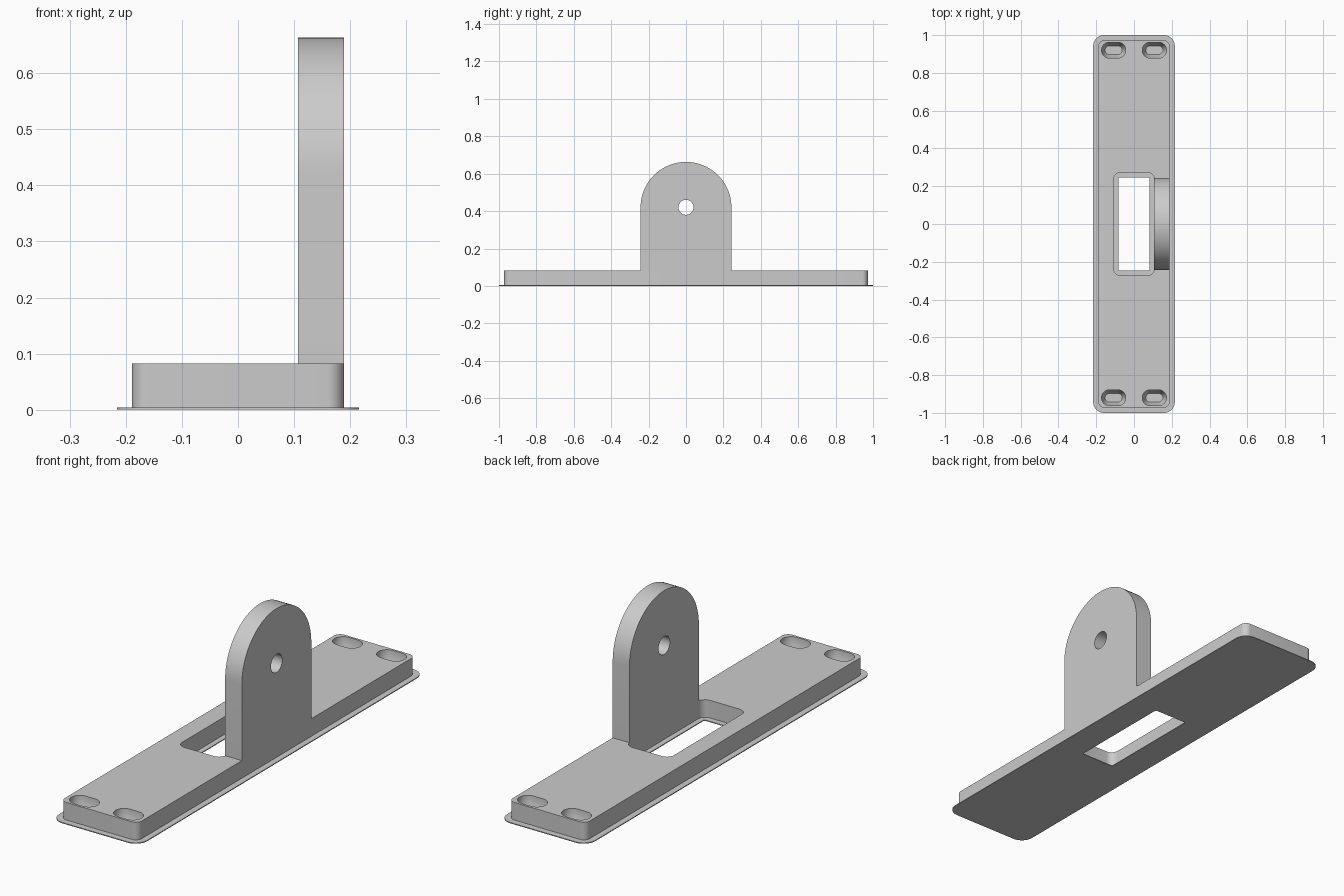
import bpy, bmesh
from math import sin, cos, pi

default = bpy.data.objects.get("Cube")
if default:
    bpy.data.objects.remove(default, do_unlink=True)

grey = bpy.data.materials.new("plain grey")
grey.use_nodes = True
GREY = (0.6, 0.6, 0.6, 1)
grey.diffuse_color = GREY
grey.node_tree.nodes["Principled BSDF"].inputs["Base Color"].default_value = GREY


def rounded(hx, hy, r, cx=0, cy=0, steps=10):
    """Outline of a rounded rectangle; a slot when r equals hy."""
    pts = []
    for q, (sx, sy) in enumerate([(1, 1), (-1, 1), (-1, -1), (1, -1)]):
        for i in range(steps + 1):
            a = (q + i / steps) * pi / 2
            pts.append((cx + sx * (hx - r) + r * cos(a),
                        cy + sy * (hy - r) + r * sin(a)))
    return pts


def loft(name, sections):
    """Closed solid through a stack of matching 3D outlines."""
    bm = bmesh.new()
    rings = [[bm.verts.new(p) for p in s] for s in sections]
    for a, b in zip(rings, rings[1:]):
        for i in range(len(a)):
            j = (i + 1) % len(a)
            bm.faces.new((a[i], a[j], b[j], b[i]))
    bm.faces.new(rings[0][::-1])
    bm.faces.new(rings[-1])
    bmesh.ops.remove_doubles(bm, verts=bm.verts, dist=1e-5)
    bmesh.ops.recalc_face_normals(bm, faces=bm.faces)
    mesh = bpy.data.meshes.new(name)
    bm.to_mesh(mesh)
    bm.free()
    mesh.materials.append(grey)
    obj = bpy.data.objects.new(name, mesh)
    bpy.context.collection.objects.link(obj)
    return obj


def flat(outline, z):
    return [(x, y, z) for x, y in outline]


def upright(outline, x):
    return [(x, y, z) for y, z in outline]


def cut(obj, cutters):
    """Subtract the cutters, then discard them."""
    bpy.context.view_layer.objects.active = obj
    for c in cutters:
        mod = obj.modifiers.new("cut", 'BOOLEAN')
        mod.operation, mod.solver, mod.object = 'DIFFERENCE', 'EXACT', c
        bpy.ops.object.modifier_apply(modifier=mod.name)
        bpy.data.objects.remove(c, do_unlink=True)


BRIM, TOP = 0.004, 0.082

# Thin brim with the central opening
edge = rounded(0.216, 1.0, 0.057)
brim = loft("base_brim", [flat(edge, 0), flat(edge, BRIM)])
hole = rounded(0.083, 0.246, 0.008)
cut(brim, [loft("brim_cutter", [flat(hole, -0.1), flat(hole, 0.1)])])

# Base bar with a wider opening and four tapered slots
edge = rounded(0.189, 0.972, 0.03)
bar = loft("base_bar", [flat(edge, BRIM), flat(edge, TOP)])
hole = rounded(0.107, 0.272, 0.034)
cutters = [loft("opening_cutter", [flat(hole, -0.1), flat(hole, 0.2)])]
for sx in (-1, 1):
    for sy in (-1, 1):
        wide = rounded(0.064, 0.042, 0.042, sx * 0.108, sy * 0.92)
        slim = rounded(0.045, 0.023, 0.023, sx * 0.108, sy * 0.92)
        cutters.append(loft("slot_cutter", [
            flat(slim, -0.01), flat(slim, BRIM), flat(wide, 0.045), flat(wide, 0.1)]))
cut(bar, cutters)

# Upright lug with a round head and pin hole
R, AXIS = 0.243, 0.42
arch = [(-R, TOP), (R, TOP)]
arch += [(R * cos(i * pi / 40), AXIS + R * sin(i * pi / 40)) for i in range(41)]
lug = loft("upright_lug", [upright(arch, 0.107), upright(arch, 0.189)])
pin = rounded(0.04, 0.04, 0.04, 0, AXIS)
cut(lug, [loft("pin_cutter", [upright(pin, 0), upright(pin, 0.3)])])

# Smooth the curved walls, keep edges crisp
bpy.ops.object.select_all(action='DESELECT')
for obj in (brim, bar, lug):
    obj.select_set(True)
bpy.context.view_layer.objects.active = bar
bpy.ops.object.shade_smooth_by_angle(angle=pi / 6)
